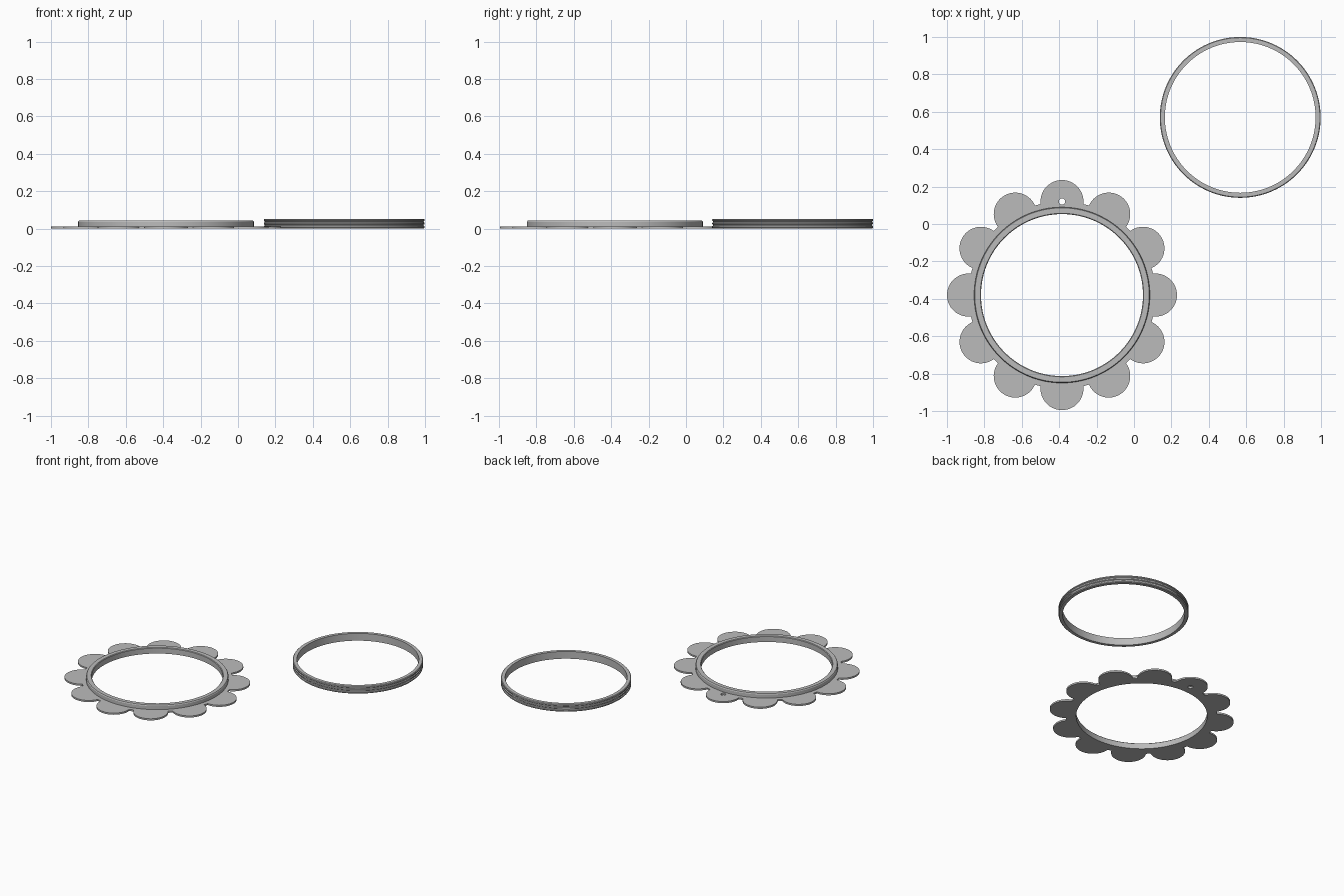
import bpy
import bmesh
from math import sin, cos, pi, asin, radians

cube = bpy.data.objects.get("Cube")
if cube:
    bpy.data.objects.remove(cube, do_unlink=True)

grey = bpy.data.materials.new("plain grey")
grey.use_nodes = True
grey.diffuse_color = (0.5, 0.5, 0.5, 1)
grey.node_tree.nodes["Principled BSDF"].inputs["Base Color"].default_value = (0.5, 0.5, 0.5, 1)

SEGMENTS = 120
PLATE_TOP = 0.012
INNER = 0.433


def finish(name, bm, location):
    bmesh.ops.recalc_face_normals(bm, faces=bm.faces)
    mesh = bpy.data.meshes.new(name)
    bm.to_mesh(mesh)
    bm.free()
    mesh.materials.append(grey)
    obj = bpy.data.objects.new(name, mesh)
    bpy.context.collection.objects.link(obj)
    obj.location = location
    bpy.ops.object.select_all(action='DESELECT')
    obj.select_set(True)
    bpy.context.view_layer.objects.active = obj
    bpy.ops.object.shade_smooth_by_angle(angle=radians(25))
    return obj


def circle(radius, count, cx=0, cy=0):
    return [(cx + radius * cos(2 * pi * i / count), cy + radius * sin(2 * pi * i / count))
            for i in range(count)]


def lathe(name, profile, location):
    """Revolve a closed (radius, height) profile around z."""
    bm = bmesh.new()
    rows = [[bm.verts.new((x, y, z)) for x, y in circle(r, SEGMENTS)] for r, z in profile]
    for a, b in zip(rows, rows[1:] + rows[:1]):
        for i in range(SEGMENTS):
            j = (i + 1) % SEGMENTS
            bm.faces.new((a[i], a[j], b[j], b[i]))
    return finish(name, bm, location)


def flower_outline(reach=0.5, petal=0.115, count=12, steps=28):
    """Round petals centred on the rim of a disc, with short rim arcs between."""
    points = []
    half = 2 * asin(petal / reach / 2)       # rim angle where petal meets disc
    sweep = pi / 2 + half / 2
    for k in range(count):
        mid = 2 * pi * k / count
        cx, cy = reach * cos(mid), reach * sin(mid)
        for i in range(steps + 1):
            a = mid - sweep + 2 * sweep * i / steps
            points.append((cx + petal * cos(a), cy + petal * sin(a)))
        gap = mid + pi / count
        points.append((reach * cos(gap), reach * sin(gap)))
    return points


# Flower plate with a large opening and a hanging hole in the back petal
bm = bmesh.new()
edges = []
for loop in (flower_outline(), circle(INNER, SEGMENTS), circle(0.017, 24, 0, 0.5)):
    verts = [bm.verts.new((x, y, 0)) for x, y in loop]
    edges += [bm.edges.new((v, verts[(i + 1) % len(verts)])) for i, v in enumerate(verts)]
bmesh.ops.triangle_fill(bm, edges=edges, use_beauty=True, normal=(0, 0, 1))
extruded = bmesh.ops.extrude_face_region(bm, geom=bm.faces[:], use_keep_orig=True)
top = [g for g in extruded["geom"] if isinstance(g, bmesh.types.BMVert)]
bmesh.ops.translate(bm, verts=top, vec=(0, 0, PLATE_TOP))
flower_center = (-0.385, -0.38, 0)
finish("flower_plate", bm, flower_center)

# Raised rim on the plate, with softened top edges
lathe("raised_rim", [
    (INNER, PLATE_TOP), (0.47, PLATE_TOP), (0.47, 0.037), (0.466, 0.043),
    (0.437, 0.043), (INNER, 0.039)], flower_center)

# Separate ring with two grooves round the outside
lathe("grooved_ring", [
    (0.403, 0), (0.425, 0), (0.43, 0.005), (0.43, 0.013), (0.425, 0.017),
    (0.425, 0.021), (0.43, 0.025), (0.43, 0.031), (0.425, 0.035),
    (0.425, 0.039), (0.43, 0.043), (0.43, 0.049), (0.426, 0.053),
    (0.403, 0.053)], (0.568, 0.57, 0))
